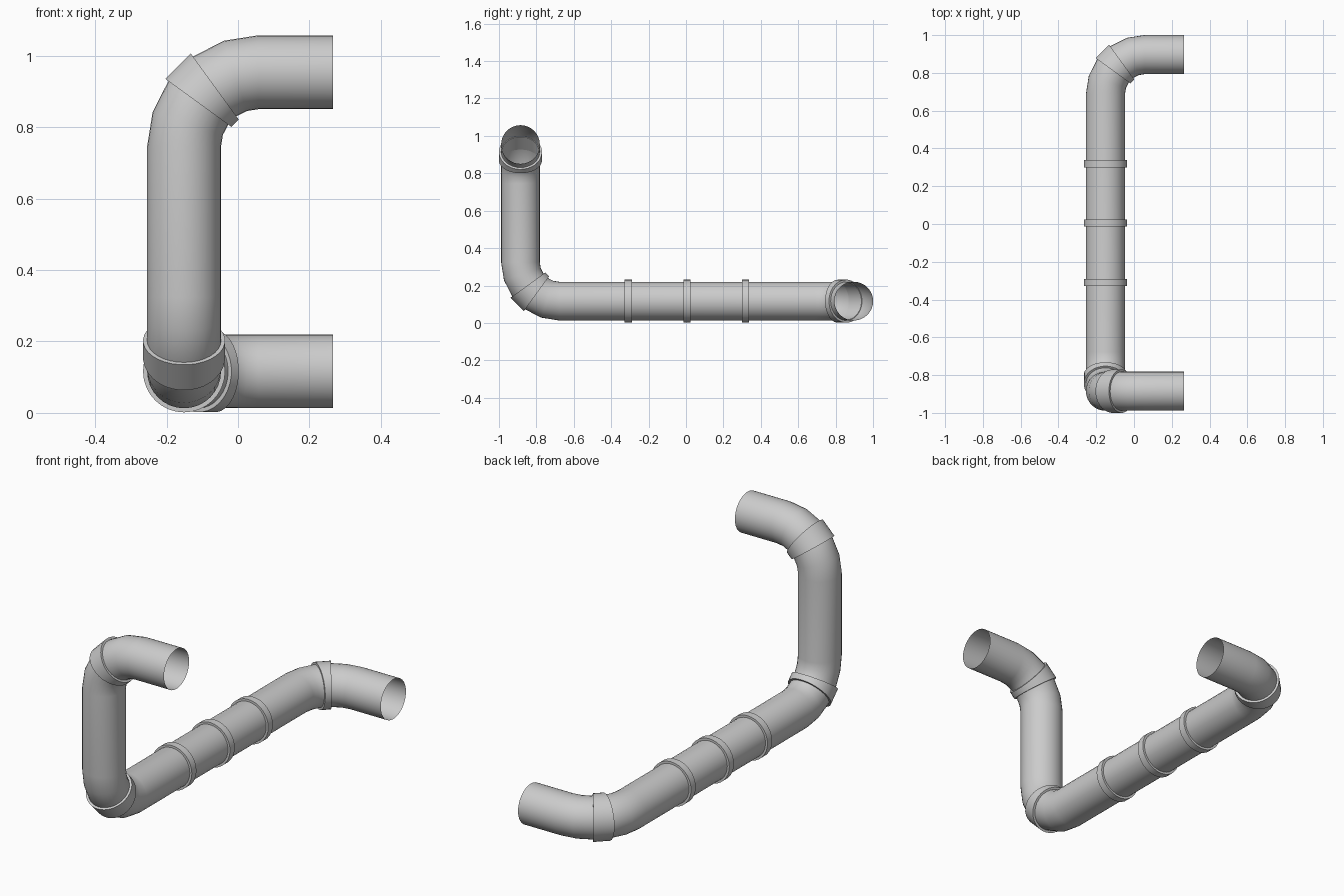
import bpy, bmesh
from math import cos, sin, pi, radians
from mathutils import Vector

if "Cube" in bpy.data.objects:
    bpy.data.objects.remove(bpy.data.objects["Cube"])

SIDES = 32
PIPE_R, COLLAR_R, BORE_R, BEND_R = 0.1035, 0.115, 0.1, 0.208
X, Y, Z = Vector((1, 0, 0)), Vector((0, 1, 0)), Vector((0, 0, 1))


def transport(path):
    """Turn (position, tangent) pairs into frames without twisting."""
    frames, prev, u = [], path[0][1], path[0][1].orthogonal().normalized()
    for pos, tan in path:
        u = prev.rotation_difference(tan) @ u
        frames.append((pos, u, tan.cross(u)))
        prev = tan
    return frames


def ring(frame, r):
    pos, u, v = frame
    return [pos + r * (cos(2 * pi * i / SIDES) * u + sin(2 * pi * i / SIDES) * v)
            for i in range(SIDES)]


def loft(name, rings, closed=False):
    bm = bmesh.new()
    vs = [[bm.verts.new(p) for p in r] for r in rings]
    pairs = list(zip(vs, vs[1:])) + ([(vs[-1], vs[0])] if closed else [])
    for a, b in pairs:
        for i in range(SIDES):
            j = (i + 1) % SIDES
            bm.faces.new((a[i], a[j], b[j], b[i]))
    me = bpy.data.meshes.new(name)
    bm.to_mesh(me)
    bm.free()
    ob = bpy.data.objects.new(name, me)
    bpy.context.collection.objects.link(ob)
    bpy.ops.object.select_all(action='DESELECT')
    ob.select_set(True)
    bpy.context.view_layer.objects.active = ob
    bpy.ops.object.shade_smooth_by_angle(angle=radians(35))
    return ob


def collar(name, path):
    f = transport(path)
    loft(name, [ring(f[0], BORE_R), ring(f[0], COLLAR_R),
                ring(f[1], COLLAR_R), ring(f[1], BORE_R)], closed=True)


def bend(corner, d_in, d_out):
    """Five-step quarter bend that rounds off a corner."""
    centre = corner + BEND_R * (d_out - d_in)
    return [(centre + BEND_R * (sin(a) * d_in - cos(a) * d_out),
             cos(a) * d_in + sin(a) * d_out)
            for a in (radians(18 * i) for i in range(6))]


# Corners of the pipe route
px, low, high, front, back, end = -0.151, 0.1165, 0.954, -0.885, 0.897, 0.266
bends = {
    "top": bend(Vector((px, front, high)), -X, -Z),
    "front": bend(Vector((px, front, low)), -Z, Y),
    "back": bend(Vector((px, back, low)), Y, X),
}

# One open-ended pipe through all three bends
path = [(Vector((end, front, high)), -X)]
for b in bends.values():
    path += b
path.append((Vector((end, back, low)), X))
loft("pipe", [ring(f, PIPE_R) for f in transport(path)])

# Wedge collars around the middle step of each bend
for label, b in bends.items():
    collar(label + "_bend_collar", b[2:4])

# Narrow collars along the straight run
for i in (-1, 0, 1):
    y = 0.005 + 0.314 * i
    collar("straight_collar_%d" % (i + 2),
           [(Vector((px, y - 0.019, low)), Y), (Vector((px, y + 0.019, low)), Y)])
